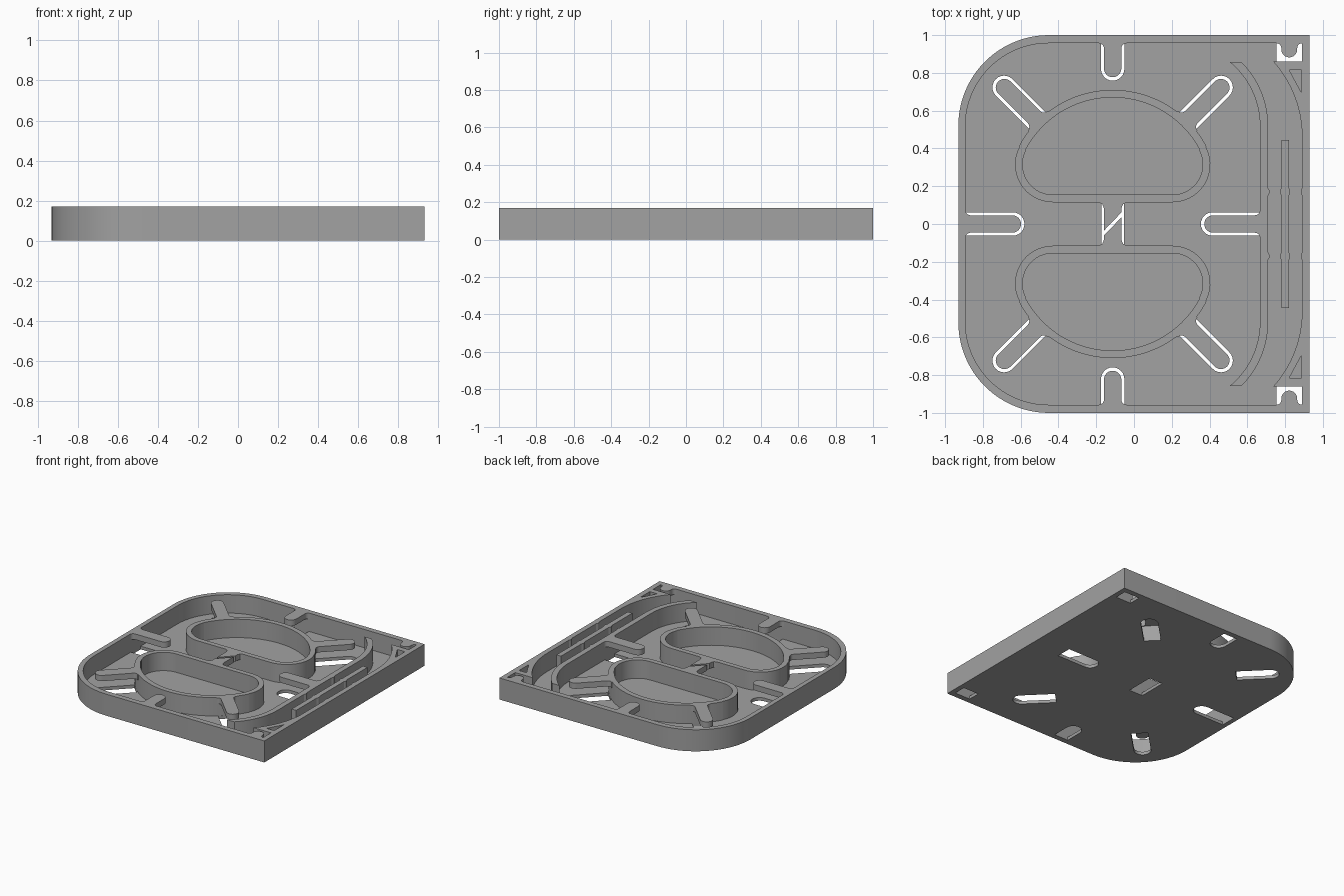
import bpy, bmesh, math
from math import sin, cos, radians, pi

if "Cube" in bpy.data.objects:
    bpy.data.objects.remove(bpy.data.objects["Cube"])

H, FLOOR, TAB = 0.17, 0.025, 0.045     # total height, floor and tab thickness
CX = -0.113                            # symmetry line of the spool area

grey = bpy.data.materials.new("grey plastic")
grey.diffuse_color = (0.36, 0.36, 0.36, 1)
grey.use_nodes = True
grey.node_tree.nodes["Principled BSDF"].inputs["Base Color"].default_value = grey.diffuse_color


def arc(cx, cy, r, a0, a1, n=14):
    return [(cx + r * cos(radians(a0 + (a1 - a0) * i / n)),
             cy + r * sin(radians(a0 + (a1 - a0) * i / n))) for i in range(n + 1)]


def flip_y(pts):
    return [(x, -y) for x, y in pts]


def prism(name, loops, z0, z1):
    """Extrude a flat outline (first loop) with holes (other loops)."""
    cu = bpy.data.curves.new(name, 'CURVE')
    cu.dimensions, cu.fill_mode = '2D', 'BOTH'
    cu.extrude = (z1 - z0) / 2
    for pts in loops:
        sp = cu.splines.new('POLY')
        sp.points.add(len(pts) - 1)
        for p, (x, y) in zip(sp.points, pts):
            p.co = (x, y, 0, 1)
        sp.use_cyclic_u = True
    tmp = bpy.data.objects.new(name, cu)
    bpy.context.collection.objects.link(tmp)
    me = bpy.data.meshes.new_from_object(tmp.evaluated_get(bpy.context.evaluated_depsgraph_get()))
    bpy.data.objects.remove(tmp)
    bm = bmesh.new()
    bm.from_mesh(me)
    bmesh.ops.remove_doubles(bm, verts=bm.verts, dist=1e-5)
    bmesh.ops.translate(bm, verts=bm.verts, vec=(0, 0, (z0 + z1) / 2))
    bmesh.ops.recalc_face_normals(bm, faces=bm.faces)
    bm.to_mesh(me)
    bm.free()
    me.materials.clear()
    me.materials.append(grey)
    ob = bpy.data.objects.new(name, me)
    bpy.context.collection.objects.link(ob)
    bpy.ops.object.select_all(action='DESELECT')
    ob.select_set(True)
    bpy.context.view_layer.objects.active = ob
    bpy.ops.object.shade_smooth_by_angle(angle=radians(30))
    return ob


def place(pts, root, ang):
    c, s = cos(radians(ang)), sin(radians(ang))
    return [(root[0] + u * c - v * s, root[1] + u * s + v * c) for u, v in pts]


def tongue(length, w, flare=0, sink=0):
    """Round-ended strip along +u, with an optional flared root."""
    side = [(-sink, -w - flare)] if sink or not flare else []
    if flare:
        side += arc(flare, -w - flare, flare, 180, 90, 6)
    return side + arc(length - w, 0, w, -90, 90, 12) + [(u, -v) for u, v in reversed(side)]


# Retaining tabs: root on wall, direction, tab length, wall overlap
tabs = [((CX, 0.957), -90, 0.18, 0), ((CX, -0.957), 90, 0.18, 0),
        ((-0.893, 0), 0, 0.295, 0), ((0.667, 0), 180, 0.295, 0)]
for sx in (-1, 1):
    for sy in (-1, 1):
        tabs.append(((CX + sx * 0.397, sy * 0.546),
                     math.degrees(math.atan2(sy, sx)), 0.295, 0.012))

holes = []
for root, ang, length, sink in tabs:
    holes.append(place(tongue(length + 0.018, 0.062), root, ang))
    prism("retaining_tab", [place(tongue(length, 0.046, 0.028, sink), root, ang)], H - TAB, H)

# Corner tabs beside the straight wall
for sy in (-1, 1):
    prism("corner_tab", [place(tongue(0.075, 0.042, 0.026), (0.822, sy * 0.957), -90 * sy)], H - TAB, H)
    holes.append([(0.755, sy * 0.86), (0.89, sy * 0.86), (0.89, sy * 0.957), (0.755, sy * 0.957)])

# Centre pair of tabs, split by a diagonal gap
half = [(-0.075, 0.115), (0.075, 0.115), (0.055, 0.105), (0.047, 0.085),
        (0.047, 0.062), (-0.047, -0.036), (-0.047, 0.085), (-0.055, 0.105)]
for s in (-1, 1):
    prism("centre_tab", [[(CX + s * x, s * y) for x, y in half]], H - TAB, H)
holes.append([(CX - 0.06, -0.113), (CX + 0.06, -0.113), (CX + 0.06, 0.113), (CX - 0.06, 0.113)])

# Floor and outer rim
outer = arc(-0.45, 0.52, 0.48, 90, 180, 24) + arc(-0.45, -0.52, 0.48, 180, 270, 24) + [(0.93, -1), (0.93, 1)]
inner = (arc(-0.453, 0.517, 0.44, 90, 180, 24) + arc(-0.453, -0.517, 0.44, 180, 270, 24)
         + [(0.89, -0.957), (0.89, 0.957)])
prism("floor", [outer] + holes, 0, FLOOR)
prism("outer_rim", [outer, inner], FLOOR, H)


# Two hub walls
def hub(off):
    t = math.degrees(math.atan2(0.167, 0.317))
    return (arc(CX + 0.317, 0.315, 0.2 - off, -90, t) + arc(CX, 0.148, 0.562 - off, t, 180 - t, 40)
            + arc(CX - 0.317, 0.315, 0.2 - off, 180 - t, 270))


for f in (lambda p: p, flip_y):
    prism("hub_wall", [f(hub(0)), f(hub(0.04))], FLOOR, H)

# Inner curved wall, cut off at both ends
a_out = math.degrees(math.asin(0.34 / 0.48))
a_in = math.degrees(math.asin(0.34 / 0.44))
up_out = arc(0.23, 0.518, 0.48, 0, a_out)
up_in = arc(0.227, 0.518, 0.44, a_in, 0)
up = up_out + up_in
prism("curved_wall", [up + flip_y(reversed(up))], FLOOR, H)

# Corner blocks with a triangular pocket
for f in (lambda p: p, flip_y):
    block = arc(0.29, 0.46, 0.6, 0, math.degrees(math.asin(0.4 / 0.6)), 16) + [(0.89, 0.86)]
    pocket = [(0.822, 0.815), (0.887, 0.815), (0.887, 0.695)]
    prism("corner_block", [f(block), f(pocket)], FLOOR, H)

# Channel rib and small snap nubs
prism("channel_rib", [[(0.78, -0.445), (0.82, -0.445), (0.82, 0.445), (0.78, 0.445)]], FLOOR, H)
for y in (-0.17, 0.17):
    for x, s in ((0.71, 1), (0.78, -1), (0.82, 1), (0.89, -1)):
        prism("snap_nub", [[(x, y - 0.02), (x + s * 0.007, y - 0.008),
                            (x + s * 0.007, y + 0.008), (x, y + 0.02)]], FLOOR, H)
